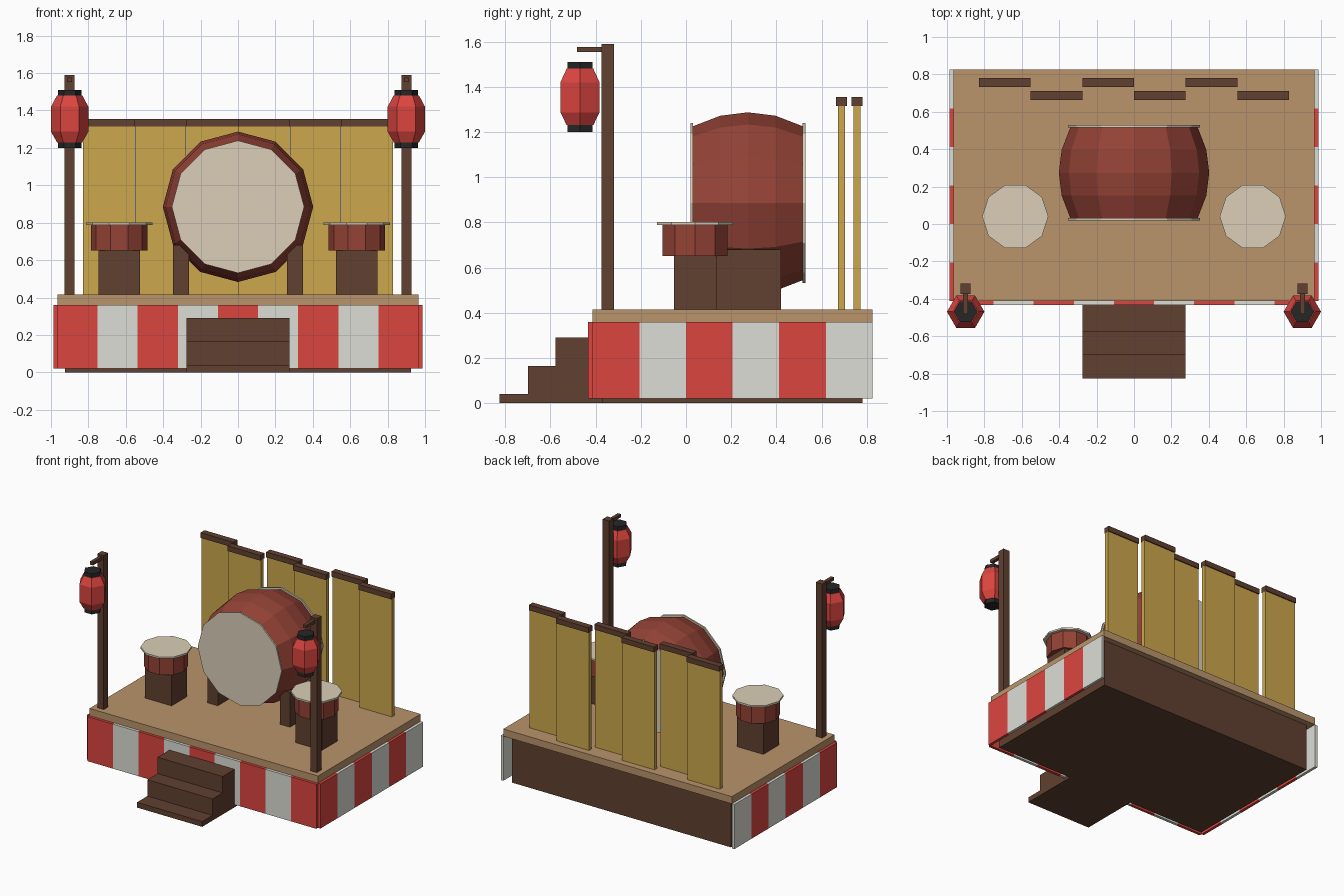
import bpy, bmesh, math

if "Cube" in bpy.data.objects:
    bpy.data.objects.remove(bpy.data.objects["Cube"])


def mat(name, r, g, b):
    m = bpy.data.materials.new(name)
    lin = [c / 12.92 if c < 0.04045 else ((c + 0.055) / 1.055) ** 2.4 for c in (r, g, b)]
    m.diffuse_color = (*lin, 1)
    m.use_nodes = True
    m.node_tree.nodes["Principled BSDF"].inputs["Base Color"].default_value = m.diffuse_color
    return m


RED = mat("festival red", 0.86, 0.27, 0.25)
WHITE = mat("cloth white", 0.87, 0.87, 0.84)
TAN = mat("deck wood", 0.73, 0.58, 0.42)
BROWN = mat("dark wood", 0.38, 0.25, 0.19)
GOLD = mat("gold screen", 0.80, 0.66, 0.30)
SKIN = mat("drum skin", 0.86, 0.81, 0.72)
DRUM = mat("drum red brown", 0.58, 0.26, 0.21)
BLACK = mat("black", 0.15, 0.15, 0.15)


def finish(name, bm, material):
    bmesh.ops.recalc_face_normals(bm, faces=bm.faces)
    me = bpy.data.meshes.new(name)
    bm.to_mesh(me)
    bm.free()
    me.materials.append(material)
    ob = bpy.data.objects.new(name, me)
    bpy.context.collection.objects.link(ob)
    return ob


def box(name, x, y, z, material):
    """Box from (min, max) pairs."""
    bm = bmesh.new()
    bmesh.ops.create_cube(bm, size=1)
    for v in bm.verts:
        v.co = [(a + b) / 2 + c * (b - a) for (a, b), c in zip((x, y, z), v.co)]
    return finish(name, bm, material)


def lathe(name, centre, profile, n, material, along_y=False):
    """Closed n-sided solid from (radius, height) rings."""
    bm = bmesh.new()
    cx, cy, cz = centre
    rings = []
    for r, h in profile:
        ring = []
        for i in range(n):
            a = 2 * math.pi * i / n
            u, w = r * math.cos(a), r * math.sin(a)
            p = (cx + u, cy + h, cz + w) if along_y else (cx + u, cy + w, cz + h)
            ring.append(bm.verts.new(p))
        rings.append(ring)
    for lo, hi in zip(rings, rings[1:]):
        for i in range(n):
            j = (i + 1) % n
            bm.faces.new((lo[i], lo[j], hi[j], hi[i]))
    bm.faces.new(rings[0])
    bm.faces.new(rings[-1])
    return finish(name, bm, material)


# Stage base and deck
box("stage_base", (-0.925, 0.925), (-0.37, 0.78), (0, 0.36), BROWN)
box("stage_deck", (-0.965, 0.965), (-0.413, 0.825), (0.36, 0.415), TAN)

# Striped curtains: nine panels in front, six on each side
w = 1.93 / 9
for i in range(9):
    x = -0.965 + i * w
    box(f"front_curtain_{i}", (x, x + w), (-0.434, -0.413), (0.02, 0.36), WHITE if i % 2 else RED)
w = 1.238 / 6
for i in range(6):
    y = -0.413 + i * w
    for s in (-1, 1):
        box(f"side_curtain_{i}", sorted((s * 0.965, s * 0.986)), (y, y + w), (0.02, 0.36),
            WHITE if i % 2 else RED)

# Steps
for i, (y0, y1, z) in enumerate(((-0.825, -0.70, 0.04), (-0.70, -0.578, 0.165), (-0.578, -0.36, 0.29))):
    box(f"step_{i}", (-0.275, 0.275), (y0, y1), (0, z), BROWN)

# Large barrel drum lying along y, with two skins
C = (0, 0.274, 0.885)
lathe("big_drum_body", C, [(0.34, -0.244), (0.387, -0.122), (0.402, 0), (0.387, 0.122), (0.34, 0.244)],
      12, DRUM, True)
for s in (-1, 1):
    lathe("big_drum_skin", C, [(0.354, s * 0.242), (0.354, s * 0.254)], 12, SKIN, True)

for s in (-1, 1):
    # Big drum cradle
    box("big_drum_stand", sorted((s * 0.262, s * 0.348)), (0.13, 0.42), (0.415, 0.68), BROWN)

    # Small drum on its block
    x, y = s * 0.635, 0.04
    box("small_drum_stand", (x - 0.112, x + 0.112), (y - 0.094, y + 0.094), (0.415, 0.655), BROWN)
    lathe("small_drum_body", (x, y, 0), [(0.152, 0.652), (0.152, 0.79)], 10, DRUM)
    lathe("small_drum_skin", (x, y, 0), [(0.177, 0.788), (0.177, 0.802)], 10, SKIN)

    # Lantern post, arm and hexagonal lantern
    x, y = s * 0.9, -0.469
    box("lantern_post", (x - 0.027, x + 0.027), (-0.373, -0.319), (0.415, 1.59), BROWN)
    box("lantern_arm", (x - 0.013, x + 0.013), (-0.482, -0.36), (1.553, 1.577), BROWN)
    lathe("lantern_paper", (x, y, 0), [(0.068, 1.23), (0.1, 1.287), (0.1, 1.42), (0.068, 1.48)], 6, RED)
    for z in (1.20, 1.476):
        lathe("lantern_cap", (x, y, 0), [(0.063, z), (0.063, z + 0.034)], 6, BLACK)

# Staggered gold screens with dark top rails
for i in range(6):
    x0 = -0.829 + i * 0.2763
    y = 0.688 if i % 2 else 0.757
    box(f"screen_panel_{i}", (x0 + 0.001, x0 + 0.2753), (y - 0.016, y + 0.016), (0.415, 1.32), GOLD)
    box(f"screen_rail_{i}", (x0, x0 + 0.2763), (y - 0.024, y + 0.024), (1.315, 1.355), BROWN)
